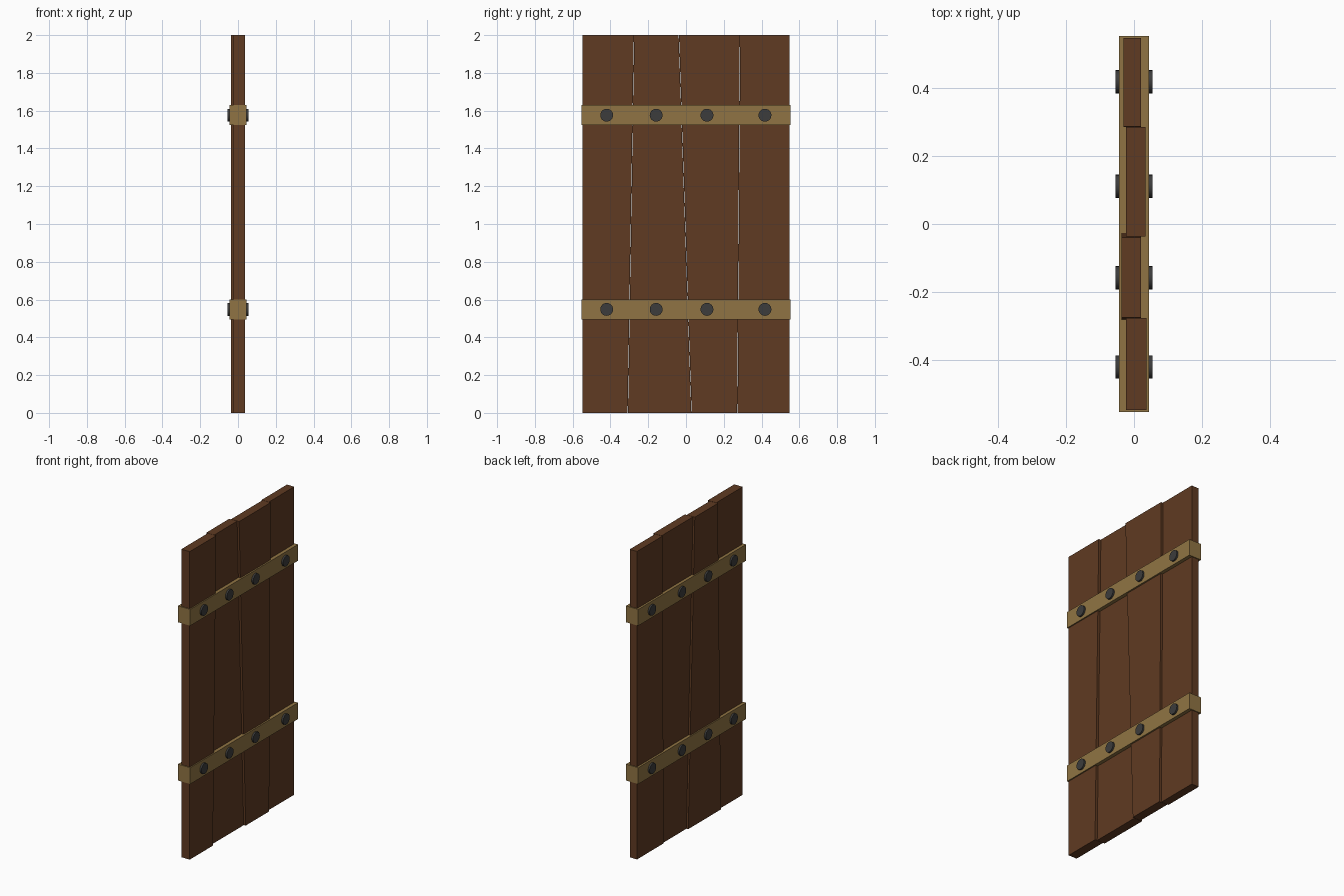
import bpy
import bmesh
from math import pi

if "Cube" in bpy.data.objects:
    bpy.data.objects.remove(bpy.data.objects["Cube"], do_unlink=True)


def make_material(name, color):
    mat = bpy.data.materials.new(name)
    mat.use_nodes = True
    mat.diffuse_color = (*color, 1)
    mat.node_tree.nodes["Principled BSDF"].inputs["Base Color"].default_value = (*color, 1)
    return mat


wood = make_material("dark brown wood", (0.115, 0.043, 0.016))
brass = make_material("tan brace", (0.28, 0.175, 0.056))
iron = make_material("dark iron", (0.045, 0.045, 0.045))


def make_prism(name, outline, x0, x1, mat):
    """Extrude a (y, z) outline from x0 to x1."""
    bm = bmesh.new()
    face = bm.faces.new([bm.verts.new((x0, y, z)) for y, z in outline])
    ext = bmesh.ops.extrude_face_region(bm, geom=[face])
    moved = [v for v in ext["geom"] if isinstance(v, bmesh.types.BMVert)]
    bmesh.ops.translate(bm, verts=moved, vec=(x1 - x0, 0, 0))
    bmesh.ops.recalc_face_normals(bm, faces=bm.faces)
    mesh = bpy.data.meshes.new(name)
    bm.to_mesh(mesh)
    bm.free()
    mesh.materials.append(mat)
    obj = bpy.data.objects.new(name, mesh)
    bpy.context.collection.objects.link(obj)
    return obj


# Planks: slanted seams given as (bottom y, top y), each board shifted in depth
seams = [(-0.548, -0.548), (-0.308, -0.275), (0.029, -0.038), (0.272, 0.286), (0.548, 0.548)]
depths = [(-0.024, 0.036), (-0.036, 0.021), (-0.024, 0.034), (-0.031, 0.021)]
gap = 0.001
for i, (x0, x1) in enumerate(depths):
    (a0, a1), (b0, b1) = seams[i], seams[i + 1]
    outline = [(a0 + gap, 0), (b0 - gap, 0), (b1 - gap, 2), (a1 + gap, 2)]
    make_prism(f"plank_{i + 1}", outline, x0, x1, wood)

# Cross braces, each with a row of rivets running through it
for label, z in (("lower", 0.548), ("upper", 1.576)):
    h, w = 0.053, 0.553
    make_prism(f"{label}_brace", [(-w, z - h), (w, z - h), (w, z + h), (-w, z + h)],
               -0.044, 0.044, brass)
    for i, y in enumerate((-0.42, -0.158, 0.111, 0.418)):
        bpy.ops.mesh.primitive_cylinder_add(vertices=24, radius=0.034, depth=0.11,
                                            location=(0, y, z), rotation=(0, pi / 2, 0))
        rivet = bpy.context.object
        rivet.name = f"{label}_rivet_{i + 1}"
        rivet.data.materials.append(iron)
        bpy.ops.object.shade_smooth_by_angle()
